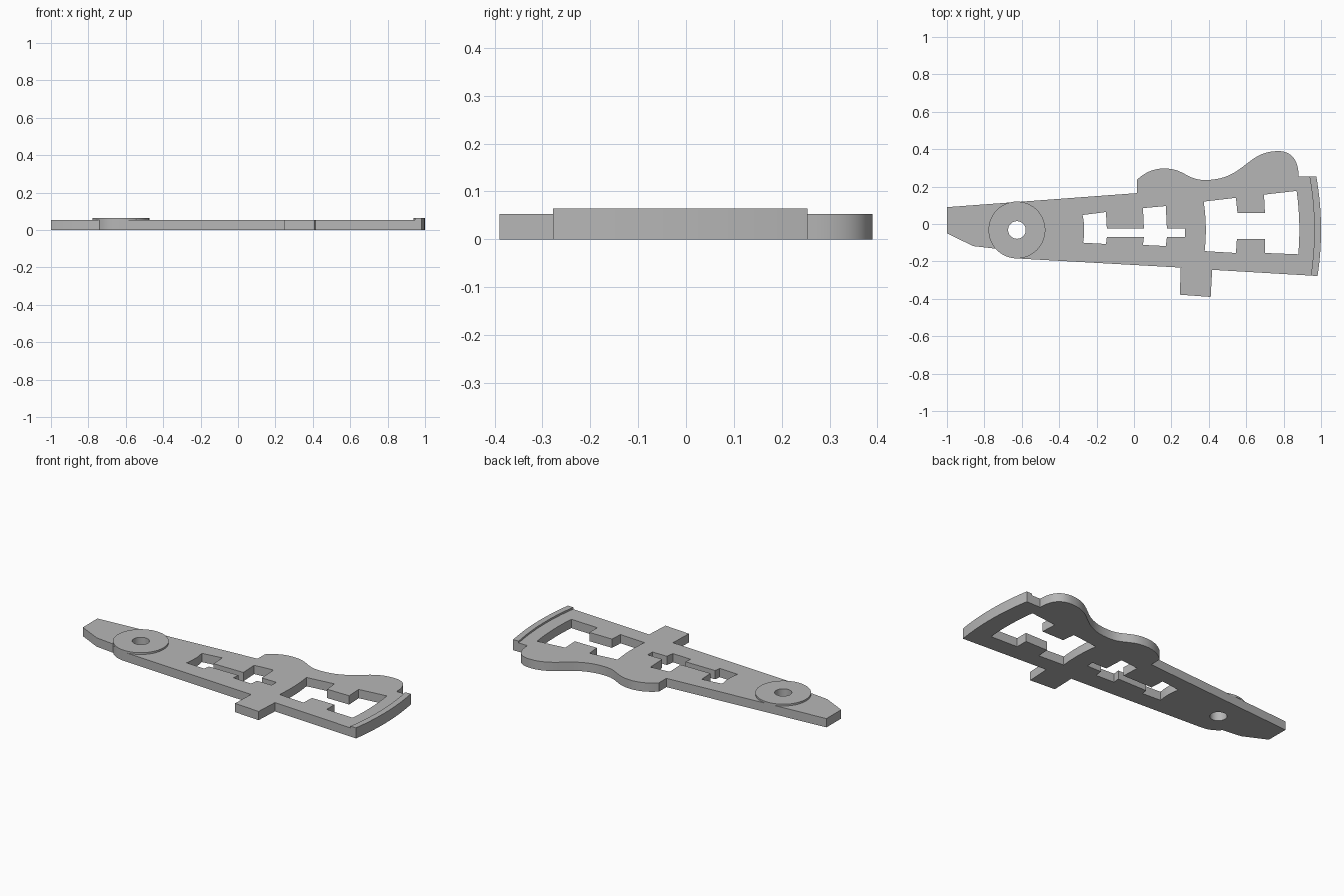
import bpy
import bmesh
from math import cos, sin, asin, radians, tau
from mathutils import Vector
from mathutils.geometry import interpolate_bezier

cube = bpy.data.objects.get("Cube")
if cube:
    bpy.data.objects.remove(cube, do_unlink=True)

grey = bpy.data.materials.new("plain grey")
grey.use_nodes = True
colour = (0.47, 0.47, 0.47, 1)
grey.diffuse_color = colour
grey.node_tree.nodes["Principled BSDF"].inputs["Base Color"].default_value = colour

PIVOT = (-0.626, -0.032)
PLATE, RAISED = 0.053, 0.064


def arc(radius, start, end, steps):
    """Points about the pivot between two angles."""
    angles = [start + (end - start) * i / steps for i in range(steps + 1)]
    return [(PIVOT[0] + radius * cos(a), PIVOT[1] + radius * sin(a)) for a in angles]


def arc_y(radius, y0, y1, steps=16):
    """Arc about the pivot, bounded by two y positions."""
    return arc(radius, asin((y0 - PIVOT[1]) / radius), asin((y1 - PIVOT[1]) / radius), steps)


def circle(radius, steps=64):
    return arc(radius, 0, tau, steps)[:-1]


def bezier(a, b, c, d, steps=16):
    pts = interpolate_bezier(Vector(a), Vector(b), Vector(c), Vector(d), steps)
    return [(p.x, p.y) for p in pts[:-1]]


def slab(name, loops, z0, z1):
    """Extrude an outline with holes between two heights."""
    curve = bpy.data.curves.new(name, "CURVE")
    curve.dimensions = "2D"
    curve.fill_mode = "BOTH"
    curve.extrude = (z1 - z0) / 2
    for loop in loops:
        spline = curve.splines.new("POLY")
        spline.points.add(len(loop) - 1)
        for point, (x, y) in zip(spline.points, loop):
            point.co = (x, y, 0, 1)
        spline.use_cyclic_u = True
    temp = bpy.data.objects.new(name + " outline", curve)
    bpy.context.collection.objects.link(temp)
    graph = bpy.context.evaluated_depsgraph_get()
    mesh = bpy.data.meshes.new_from_object(temp.evaluated_get(graph))
    bpy.data.objects.remove(temp, do_unlink=True)
    bpy.data.curves.remove(curve)

    bm = bmesh.new()
    bm.from_mesh(mesh)
    bmesh.ops.remove_doubles(bm, verts=bm.verts, dist=0.0001)
    bmesh.ops.translate(bm, verts=bm.verts, vec=(0, 0, (z0 + z1) / 2))
    bmesh.ops.recalc_face_normals(bm, faces=bm.faces)
    bm.to_mesh(mesh)
    bm.free()
    mesh.name = name
    mesh.materials.clear()
    mesh.materials.append(grey)
    mesh.shade_smooth()
    mesh.set_sharp_from_angle(angle=radians(30))
    obj = bpy.data.objects.new(name, mesh)
    bpy.context.collection.objects.link(obj)
    return obj


# Outline: pointed tip, pivot boss, lower tab, curved end, wavy grip
outline = [(-1, 0.09), (-1, -0.05), (-0.86, -0.118)]
outline += arc(0.152, radians(221), radians(268), 12)
outline += [(0.25, -0.233), (0.245, -0.378), (0.41, -0.39), (0.418, -0.245)]
outline += arc_y(1.626, -0.278, 0.254)
outline += bezier((0.88, 0.254), (0.88, 0.345), (0.84, 0.39), (0.77, 0.39))
outline += bezier((0.77, 0.39), (0.60, 0.39), (0.59, 0.235), (0.38, 0.235))
outline += bezier((0.38, 0.235), (0.28, 0.235), (0.27, 0.297), (0.16, 0.297))
outline += bezier((0.16, 0.297), (0.10, 0.297), (0.05, 0.27), (0.015, 0.235))
outline += [(0.015, 0.235), (0.015, 0.165)]

# Stepped small window, joined by a narrow slot
small_window = arc_y(0.36, -0.10, 0.048, 6)
small_window += [(-0.15, 0.064), (-0.145, -0.025), (0.053, -0.025),
                 (0.048, 0.085), (0.17, 0.096), (0.176, -0.025),
                 (0.273, -0.025), (0.273, -0.07), (0.176, -0.07),
                 (0.17, -0.118), (0.048, -0.112), (0.053, -0.07),
                 (-0.145, -0.07), (-0.15, -0.107)]

# Large window with a notch pushed in from each side
large_window = arc_y(1.01, -0.145, 0.12, 8)
large_window += [(0.545, 0.14), (0.553, 0.06), (0.70, 0.06), (0.695, 0.157)]
large_window += arc_y(1.51, 0.177, -0.162, 10)
large_window += [(0.70, -0.155), (0.70, -0.08), (0.55, -0.08), (0.545, -0.155)]

slab("lever_plate", [outline, small_window, large_window, circle(0.047)], 0, PLATE)

# Raised washer around the pivot hole
slab("pivot_washer", [circle(0.152), circle(0.047)], PLATE, RAISED)

# Raised lip along the curved end
lip = arc_y(1.626, -0.278, 0.254) + arc_y(1.59, 0.254, -0.276)
slab("end_lip", [lip], PLATE, RAISED)
